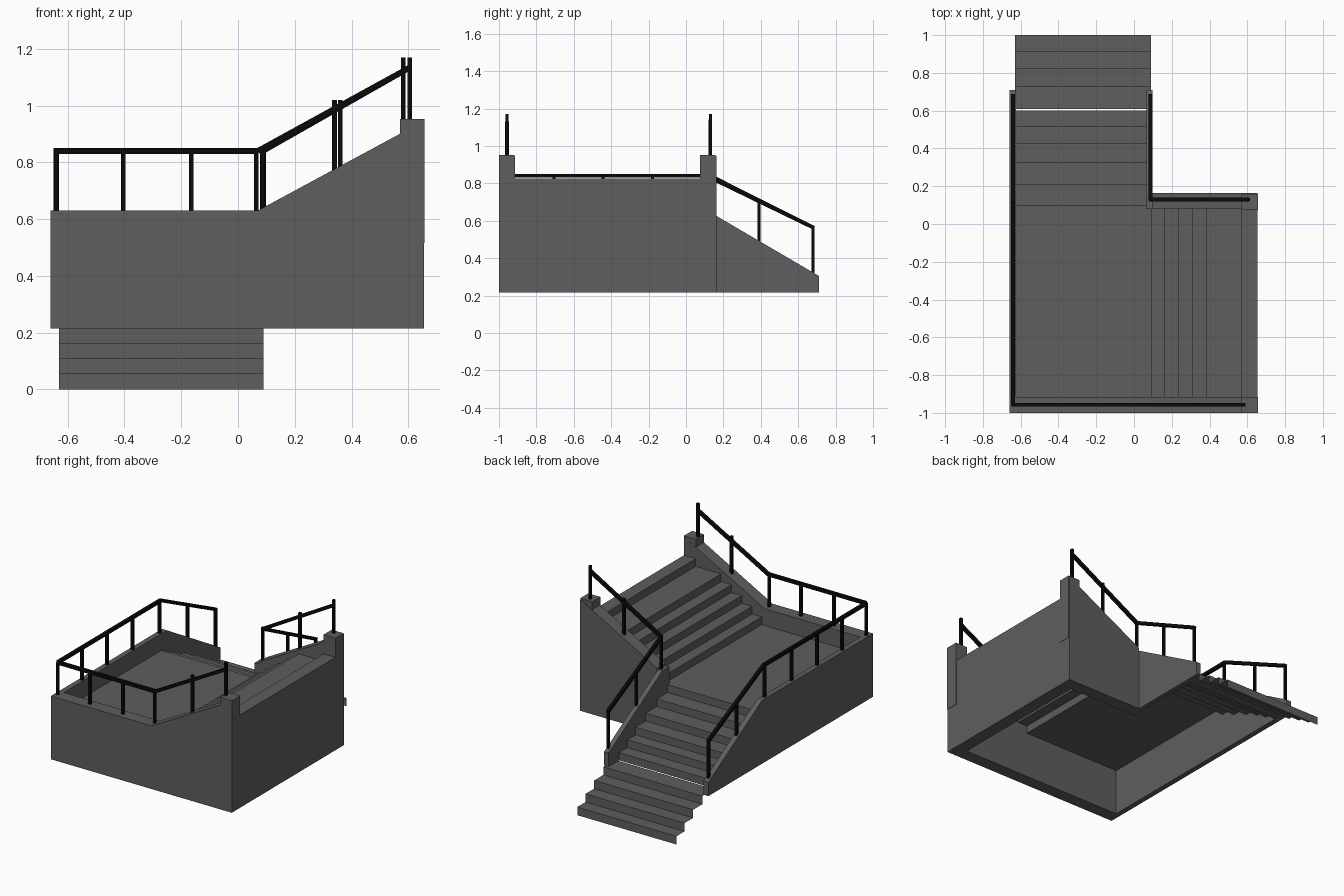
import bpy, bmesh
from mathutils import Vector

if "Cube" in bpy.data.objects:
    bpy.data.objects.remove(bpy.data.objects["Cube"])


def material(name, v):
    m = bpy.data.materials.new(name)
    m.diffuse_color = (v, v, v, 1)
    m.use_nodes = True
    m.node_tree.nodes["Principled BSDF"].inputs["Base Color"].default_value = m.diffuse_color
    return m


STONE = material("dark grey concrete", 0.112)
METAL = material("black metal", 0.003)


def finish(bm, name, mat, fix=True):
    if fix:
        bmesh.ops.recalc_face_normals(bm, faces=bm.faces)
    me = bpy.data.meshes.new(name)
    bm.to_mesh(me)
    bm.free()
    me.materials.append(mat)
    ob = bpy.data.objects.new(name, me)
    bpy.context.collection.objects.link(ob)
    return ob


def extrude(name, pts, axis, a, b):
    """Closed wall: a (horizontal, z) profile extruded along 'x' or 'y'."""
    bm = bmesh.new()
    at = lambda h, z, t: (t, h, z) if axis == 'x' else (h, t, z)
    f = bm.faces.new([bm.verts.new(at(h, z, a)) for h, z in pts])
    r = bmesh.ops.extrude_face_region(bm, geom=[f])
    vs = [v for v in r['geom'] if isinstance(v, bmesh.types.BMVert)]
    d = (b - a, 0, 0) if axis == 'x' else (0, b - a, 0)
    bmesh.ops.translate(bm, verts=vs, vec=d)
    return finish(bm, name, STONE)


def box(name, x0, x1, y0, y1, z0, z1):
    return extrude(name, [(x0, z0), (x1, z0), (x1, z1), (x0, z1)], 'y', y0, y1)


def steps(name, edges, end, z0, rise, axis, a, b):
    """Open sheet of risers and treads."""
    pts, z = [(edges[0], z0)], z0
    for i, e in enumerate(edges):
        z = z0 + rise * (i + 1)
        pts.append((e, z))
        pts.append((edges[i + 1] if i + 1 < len(edges) else end, z))
    bm = bmesh.new()
    at = lambda h, z, t: (t, h, z) if axis == 'x' else (h, t, z)
    rows = [(bm.verts.new(at(h, z, a)), bm.verts.new(at(h, z, b))) for h, z in pts]
    for p, q in zip(rows, rows[1:]):
        bm.faces.new((p[0], q[0], q[1], p[1]))
    bm.normal_update()
    for f in bm.faces:
        out = Vector((0, 1, 1)) if axis == 'x' else Vector((-1, 0, 1))
        if f.normal.dot(out) < 0:
            f.normal_flip()
    return finish(bm, name, STONE, False)


def bar(bm, p, q, w):
    """Square bar between two points."""
    p, q = Vector(p), Vector(q)
    d = (q - p).normalized()
    s = d.cross(Vector((0, 0, 1)))
    s = s.normalized() if s.length > 0.01 else Vector((1, 0, 0))
    u = s.cross(d)
    ring = [(i * s + j * u) * w / 2 for i, j in ((-1, -1), (1, -1), (1, 1), (-1, 1))]
    A = [bm.verts.new(p + r) for r in ring]
    B = [bm.verts.new(q + r) for r in ring]
    bm.faces.new(A)
    bm.faces.new(B)
    for i in range(4):
        k = (i + 1) % 4
        bm.faces.new((A[i], A[k], B[k], B[i]))


def railing(name, path, posts):
    bm = bmesh.new()
    for p, q in zip(path, path[1:]):
        bar(bm, p, q, 0.02)
    for x, y, z0, z1 in posts:
        bar(bm, (x, y, z0), (x, y, z1), 0.016)
    return finish(bm, name, METAL)


BASE, TOP, LAND = 0.215, 0.63, 0.52
RISE = (LAND - BASE) / 6
slope_x = lambda x: TOP + (x - 0.07) * 0.54      # wall top beside upper flight
slope_y = lambda y: TOP - (y - 0.155) * 0.585    # wall top beside lower flight
rail_x = lambda x: 0.845 + (x - 0.08) * 0.55
rail_y = lambda y: 0.84 - (y - 0.11) * 0.485

# stair flights and landings
steps("bottom_flight", [1.0, 0.915, 0.825, 0.73], 0.61, 0.0, BASE / 4, 'x', -0.63, 0.09)
steps("lower_flight_and_landing", [0.602, 0.515, 0.43, 0.325, 0.21, 0.1], -0.915,
      BASE, RISE, 'x', -0.625, 0.07)
steps("upper_flight", [0.09, 0.16, 0.235, 0.31, 0.385], 0.57, LAND, RISE, 'y', -0.915, 0.085)
bm = bmesh.new()
bm.faces.new([bm.verts.new(v) for v in ((0.07, -0.915, LAND), (0.09, -0.915, LAND),
                                        (0.09, 0.085, LAND), (0.07, 0.085, LAND))])
finish(bm, "landing_edge", STONE, False)

# walls
extrude("front_wall", [(-0.66, BASE), (0.655, BASE), (0.655, slope_x(0.655)),
                       (0.07, TOP), (-0.66, TOP)], 'y', -1.0, -0.915)
extrude("back_wall", [(0.095, BASE), (0.655, BASE), (0.655, slope_x(0.655)),
                      (0.095, slope_x(0.095))], 'y', 0.08, 0.163)
box("right_wall", 0.57, 0.655, -0.915, 0.08, BASE, LAND + 6 * RISE)
for name, x0, x1, y0 in (("left_wall", -0.66, -0.625, -0.915),
                         ("inner_side_wall", 0.065, 0.097, 0.08)):
    extrude(name, [(y0, BASE), (0.71, BASE), (0.71, slope_y(0.71)),
                   (0.155, TOP), (y0, TOP)], 'x', x0, x1)

# corner pillars
for name, y in (("front_pillar", -1.0), ("back_pillar", 0.075)):
    box(name, 0.57, 0.657, y, y + 0.084, BASE + 0.3, 0.952)

# long railing: left wall and front wall
X, Y = -0.64, -0.957
posts = [(X, y, TOP - 0.01, 0.84) for y in (Y, -0.705, -0.445, -0.18, 0.1)]
posts += [(X, y, slope_y(y) - 0.02, rail_y(y)) for y in (0.39, 0.68)]
posts += [(x, Y, TOP - 0.01, 0.84) for x in (-0.405, -0.165, 0.065)]
posts += [(0.34, Y, slope_x(0.34) - 0.02, 1.02), (0.583, Y, 0.88, 1.17)]
railing("outer_railing", [(X, 0.685, rail_y(0.685)), (X, 0.11, 0.84), (X, Y, 0.84),
                          (0.07, Y, 0.84), (0.583, Y, rail_x(0.583))], posts)

# short railing: inner side wall and back wall
X, Y = 0.088, 0.13
posts = [(X, Y, TOP - 0.01, 0.85), (0.36, Y, slope_x(0.36) - 0.02, 1.02), (0.605, Y, 0.88, 1.17)]
posts += [(X, y, slope_y(y) - 0.02, rail_y(y)) for y in (0.39, 0.68)]
railing("inner_railing", [(X, 0.685, rail_y(0.685)), (X, Y, 0.84),
                          (0.605, Y, rail_x(0.605))], posts)
